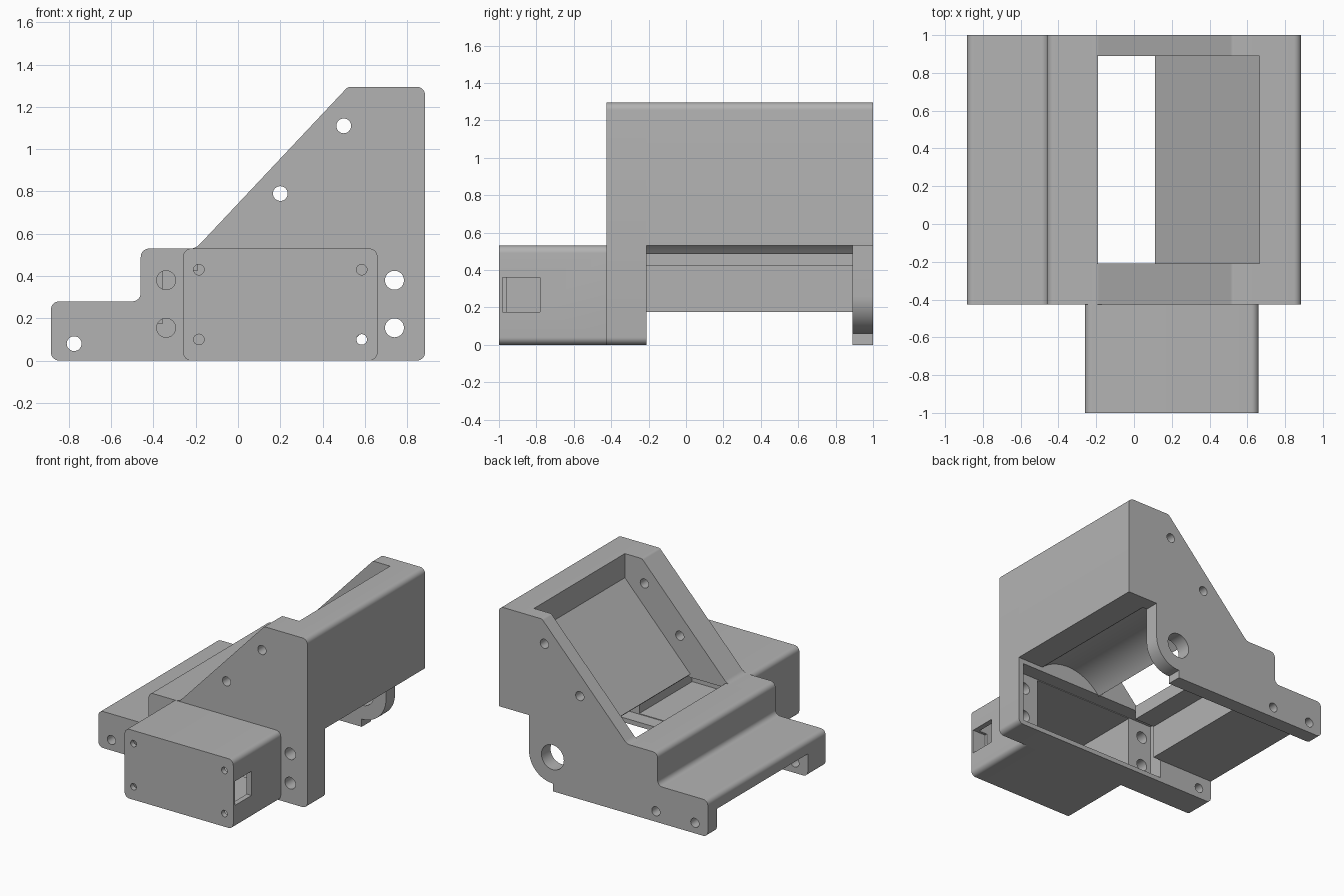
import bpy, bmesh, math
from mathutils import Vector

if "Cube" in bpy.data.objects:
    bpy.data.objects.remove(bpy.data.objects["Cube"], do_unlink=True)

grey = bpy.data.materials.new("plain_grey")
grey.use_nodes = True
COLOR = (0.45, 0.45, 0.45, 1)
grey.diffuse_color = COLOR
grey.node_tree.nodes["Principled BSDF"].inputs["Base Color"].default_value = COLOR


def arc(cx, cz, r, start, end, steps=16):
    """Points on an arc, angles in degrees."""
    angles = [math.radians(start + (end - start) * i / steps) for i in range(steps + 1)]
    return [(cx + r * math.cos(a), cz + r * math.sin(a)) for a in angles]


def rounded(corners, steps=8):
    """Replace each (x, z, radius) corner with a tangent arc; (x, z) stays sharp."""
    points = []
    for i, corner in enumerate(corners):
        here = Vector(corner[:2])
        if len(corner) < 3:
            points.append(here[:])
            continue
        a = (Vector(corners[i - 1][:2]) - here).normalized()
        b = (Vector(corners[(i + 1) % len(corners)][:2]) - here).normalized()
        half = a.angle(b) / 2
        centre = here + (a + b).normalized() * corner[2] / math.sin(half)
        reach = corner[2] / math.tan(half)
        u, v = here + a * reach - centre, here + b * reach - centre
        sweep = u.angle(v)
        for k in range(steps + 1):
            t = k / steps
            p = (u * math.sin((1 - t) * sweep) + v * math.sin(t * sweep)) / math.sin(sweep)
            points.append((centre + p)[:])
    return points


def prism(name, points, y0, y1):
    """Extrude an x-z outline from y0 to y1."""
    bm = bmesh.new()
    face = bm.faces.new([bm.verts.new((x, y0, z)) for x, z in points])
    top = bmesh.ops.extrude_face_region(bm, geom=[face])["geom"]
    moved = [v for v in top if isinstance(v, bmesh.types.BMVert)]
    bmesh.ops.translate(bm, verts=moved, vec=(0, y1 - y0, 0))
    bmesh.ops.recalc_face_normals(bm, faces=bm.faces)
    mesh = bpy.data.meshes.new(name)
    bm.to_mesh(mesh)
    bm.free()
    mesh.materials.append(grey)
    obj = bpy.data.objects.new(name, mesh)
    bpy.context.collection.objects.link(obj)
    return obj


def rect(x0, x1, z0, z1):
    return [(x0, z0), (x1, z0), (x1, z1), (x0, z1)]


def cut(obj, points, y0, y1):
    """Subtract a prism from an object."""
    cutter = prism("cutter", points, y0, y1)
    cutter.hide_render = True
    mod = obj.modifiers.new("cut", "BOOLEAN")
    mod.operation, mod.solver, mod.object = "DIFFERENCE", "EXACT", cutter
    bpy.context.view_layer.objects.active = obj
    bpy.ops.object.modifier_apply(modifier=mod.name)
    bpy.data.objects.remove(cutter, do_unlink=True)


def drill(obj, holes, r, y0, y1):
    for x, z in holes:
        cut(obj, arc(x, z, r, 0, 345, 23), y0, y1)


# Depths shared by the parts
FRONT, WEB, INNER, REAR_IN, REAR = -0.425, -0.32, -0.21, 0.89, 1.0
R = 0.04
AXLE = (0.43, 0.26)

# Stepped and sloped outline shared by both end plates
outline = [(-0.885, 0, R), (-0.885, 0.28, R), (-0.46, 0.28, R), (-0.46, 0.53, R),
           (-0.2, 0.53, 0.06), (0.52, 1.295, 0.03), (0.885, 1.295, R)]
slope_holes = [(0.2, 0.79), (0.5, 1.11)]
foot_hole = (-0.775, 0.08)

# Front plate with recess and mounting holes
front_plate = prism("front_plate", rounded(outline + [(0.885, 0, R)]), FRONT, INNER)
cavity = rect(-0.22, 0.62, 0.04, 0.49)
cut(front_plate, rect(-0.42, 0.84, 0.035, 0.495), WEB, 0)
cut(front_plate, cavity, -0.5, 0)
drill(front_plate, slope_holes + [foot_hole], 0.035, -0.6, 0)
drill(front_plate, [(x, z) for x in (-0.34, 0.74) for z in (0.155, 0.38)], 0.045, -0.6, 0)

# Hollow motor housing with screw holes and cable window
housing = prism("motor_housing", rounded(
    [(-0.26, 0, R), (-0.26, 0.53, R), (0.66, 0.53, R), (0.66, 0, R)]), -1, FRONT)
cut(housing, cavity, -0.96, 0)
drill(housing, [(x, z) for x in (-0.185, 0.585) for z in (0.1, 0.43)], 0.025, -1.1, -0.9)
cut(housing, rect(0.55, 0.75, 0.175, 0.36), -0.98, -0.78)

# Rear plate with rounded axle lug
lug = [(0.885, 0.53), (0.63, 0.53)] + arc(*AXLE, 0.2, 0, -90) + [(0.425, 0.06), (0.425, 0)]
rear_plate = prism("rear_plate", rounded(outline + lug), REAR_IN, REAR)
drill(rear_plate, slope_holes + [foot_hole, (-0.445, 0.08)], 0.035, 0.8, 1.1)
drill(rear_plate, [AXLE], 0.095, 0.8, 1.1)

# Stepped cover between the plates
prism("step_cover", rounded(
    [(-0.885, 0.175), (-0.885, 0.28, R), (-0.46, 0.28, R), (-0.46, 0.53, R), (-0.19, 0.53),
     (-0.19, 0.425), (-0.355, 0.425), (-0.355, 0.175)]), INNER, REAR_IN)

# Tall wall with sloped ramp and round channel beneath
prism("wall_and_ramp", rounded(
    [(0.885, 0.53), (0.885, 1.295, R), (0.665, 1.295), (0.665, 1.11), (0.11, 0.52)]
    + arc(*AXLE, 0.36, 141.3, 48.6, 24)), INNER, REAR_IN)

# Smooth the rounded edges only
bpy.ops.object.select_all(action="DESELECT")
for obj in bpy.context.collection.objects:
    if obj.type == "MESH" and obj.data.materials and obj.data.materials[0] == grey:
        obj.select_set(True)
        bpy.context.view_layer.objects.active = obj
bpy.ops.object.shade_smooth_by_angle(angle=math.radians(30))
